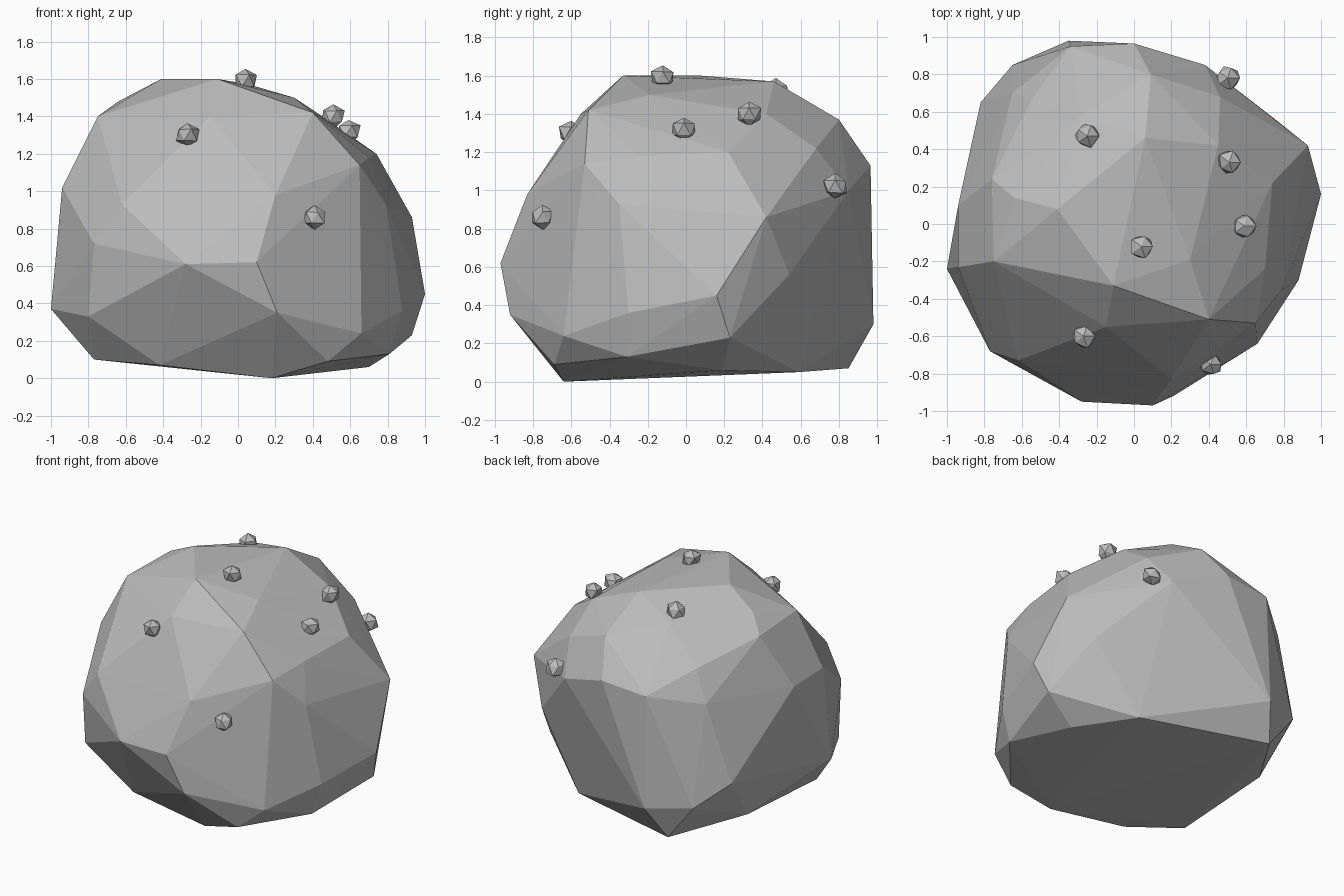
import bpy, bmesh, random
from mathutils import Vector

random.seed(4)

stone = bpy.data.materials.new("grey stone")
stone.diffuse_color = (0.5, 0.5, 0.5, 1)


def finish(name, bm):
    bmesh.ops.recalc_face_normals(bm, faces=bm.faces)
    mesh = bpy.data.meshes.new(name)
    bm.to_mesh(mesh)
    bm.free()
    mesh.materials.append(stone)
    obj = bpy.data.objects.new(name, mesh)
    bpy.context.collection.objects.link(obj)
    return obj


# Boulder: corner points wrapped in a faceted convex skin
corners = [
    # front
    (-.28, -.95, .61), (.10, -.97, .62), (-.77, -.68, .72), (-.80, -.61, .33),
    (.21, -.92, .35), (.66, -.64, .24), (.20, -.83, .98),
    (-.15, -.55, 1.40), (-.62, -.73, .93), (.40, -.51, 1.42), (.65, -.53, 1.14),
    # crown
    (-.11, -.33, 1.60), (-.75, -.20, 1.40), (-.76, .24, 1.38), (-.64, .14, 1.48),
    (-.41, .08, 1.60), (.30, -.19, 1.50), (.45, .42, 1.40), (.06, .46, 1.57),
    (-.28, .58, 1.47), (.09, .80, 1.37),
    # right side
    (.79, -.35, .93), (.70, -.24, 1.18), (.74, .22, 1.20), (.93, .42, .86),
    (1, .16, .45), (.93, .23, .23), (.78, .54, .56), (.88, -.30, .36),
    (.81, -.31, .13),
    # back
    (.46, .68, 1.22), (.38, .85, 1.0), (0, .965, 1.13), (-.34, .95, 1.10),
    (-.35, .98, .30), (-.65, .85, .33), (-.82, .65, .48), (-.55, .66, 1.25),
    (-.65, .70, 1.03),
    # left side
    (-1, -.24, .37), (-.94, .10, 1.01), (-.94, -.23, 1.02),
    # underside
    (-.42, -.60, .07), (.48, -.69, .09), (.18, -.64, 0), (.70, .19, .06),
    (.45, .59, .05), (-.45, .85, .07), (-.76, .38, .14), (-.77, -.40, .10),
]
bm = bmesh.new()
for p in corners:
    bm.verts.new(p)
hull = bmesh.ops.convex_hull(bm, input=bm.verts[:])
loose = {v for v in hull["geom_interior"] + hull["geom_unused"]
         if isinstance(v, bmesh.types.BMVert)}
bmesh.ops.delete(bm, geom=list(loose), context='VERTS')
finish("boulder", bm)

# Pebbles: small uneven stones half sunk in the surface
spots = [(.04, -.12, 1.59), (-.25, .47, 1.515), (.51, .33, 1.40), (.59, -.01, 1.32),
         (-.27, -.60, 1.30), (.41, -.75, .86), (.50, .78, 1.02)]
for i, spot in enumerate(spots):
    bm = bmesh.new()
    bmesh.ops.create_icosphere(bm, subdivisions=1, radius=.07)
    for v in bm.verts:
        v.co = v.co * random.uniform(.85, 1.08) + Vector(spot)
    finish(f"pebble_{i + 1}", bm)
